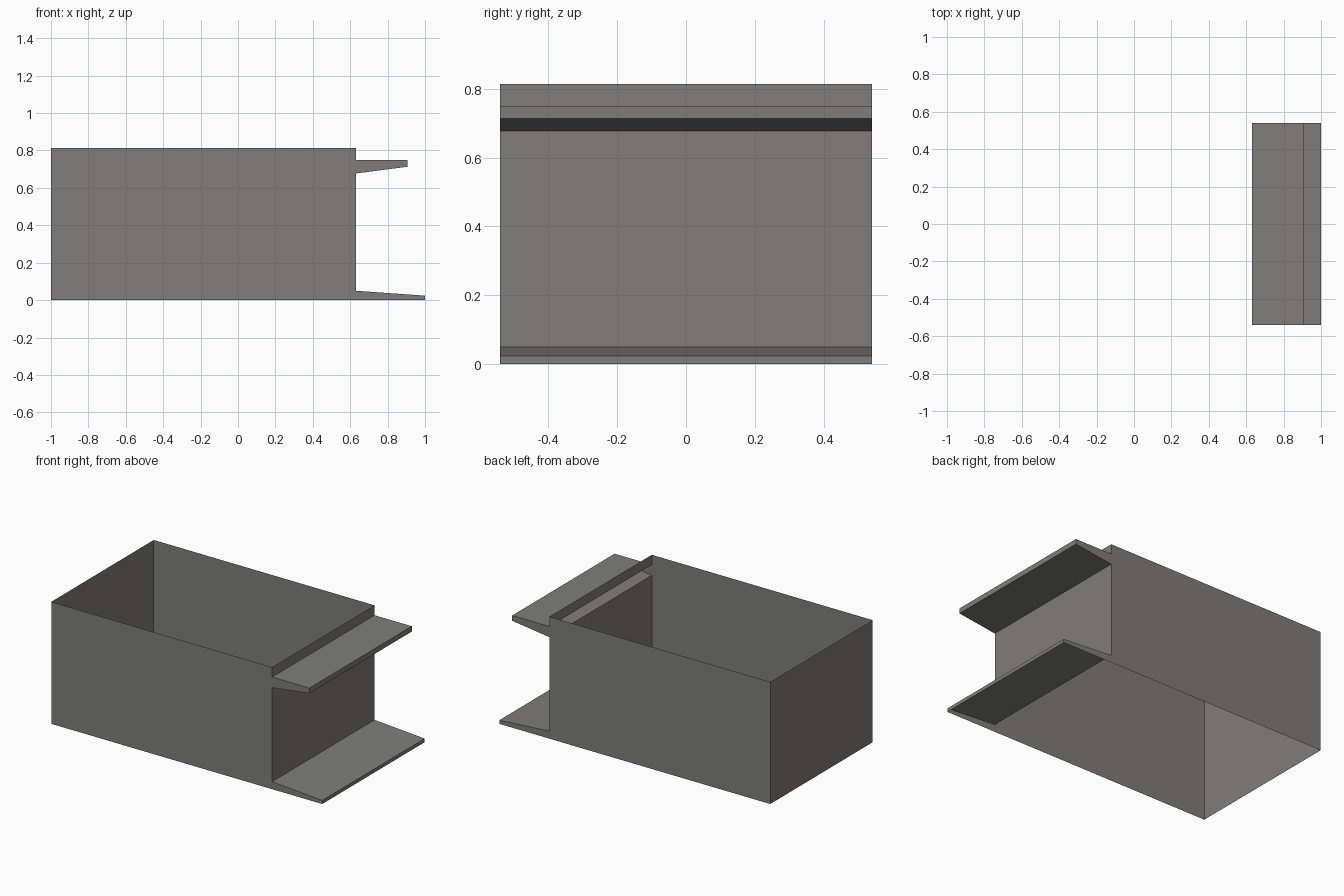
import bpy
import bmesh

if "Cube" in bpy.data.objects:
    bpy.data.objects.remove(bpy.data.objects["Cube"])

HALF_DEPTH = 0.54
WALL_X = 0.63

grey = bpy.data.materials.new("warm grey")
grey.diffuse_color = (0.21, 0.207, 0.2, 1.0)
grey.use_nodes = True
grey.node_tree.nodes["Principled BSDF"].inputs["Base Color"].default_value = grey.diffuse_color


def thin_shell(name, outline, open_edges):
    """Run an (x, z) outline, counter-clockwise from the front, along y.
    Edges listed in open_edges are left without a face."""
    bm = bmesh.new()
    front = [bm.verts.new((x, -HALF_DEPTH, z)) for x, z in outline]
    back = [bm.verts.new((x, HALF_DEPTH, z)) for x, z in outline]
    bm.faces.new(front)
    bm.faces.new(back[::-1])
    for i in range(len(outline)):
        j = (i + 1) % len(outline)
        if i not in open_edges:
            bm.faces.new((front[i], back[i], back[j], front[j]))
    mesh = bpy.data.meshes.new(name)
    bm.to_mesh(mesh)
    bm.free()
    mesh.materials.append(grey)
    obj = bpy.data.objects.new(name, mesh)
    bpy.context.collection.objects.link(obj)
    return obj


# Box walls: open top and bottom, with slots where the ledges join
thin_shell("box_walls", [
    (-1.0, 0.0), (WALL_X, 0.0), (WALL_X, 0.05), (WALL_X, 0.677),
    (WALL_X, 0.748), (WALL_X, 0.814), (-1.0, 0.814),
], open_edges={0, 1, 3, 5})

# Upper ledge: flat top, sloping underside, hollow towards the box
thin_shell("upper_ledge", [
    (WALL_X, 0.677), (0.905, 0.713), (0.905, 0.748), (WALL_X, 0.748),
], open_edges={3})

# Lower ledge: sloping top, open underneath and towards the box
thin_shell("lower_ledge", [
    (WALL_X, 0.0), (1.0, 0.0), (1.0, 0.024), (WALL_X, 0.05),
], open_edges={0, 3})
